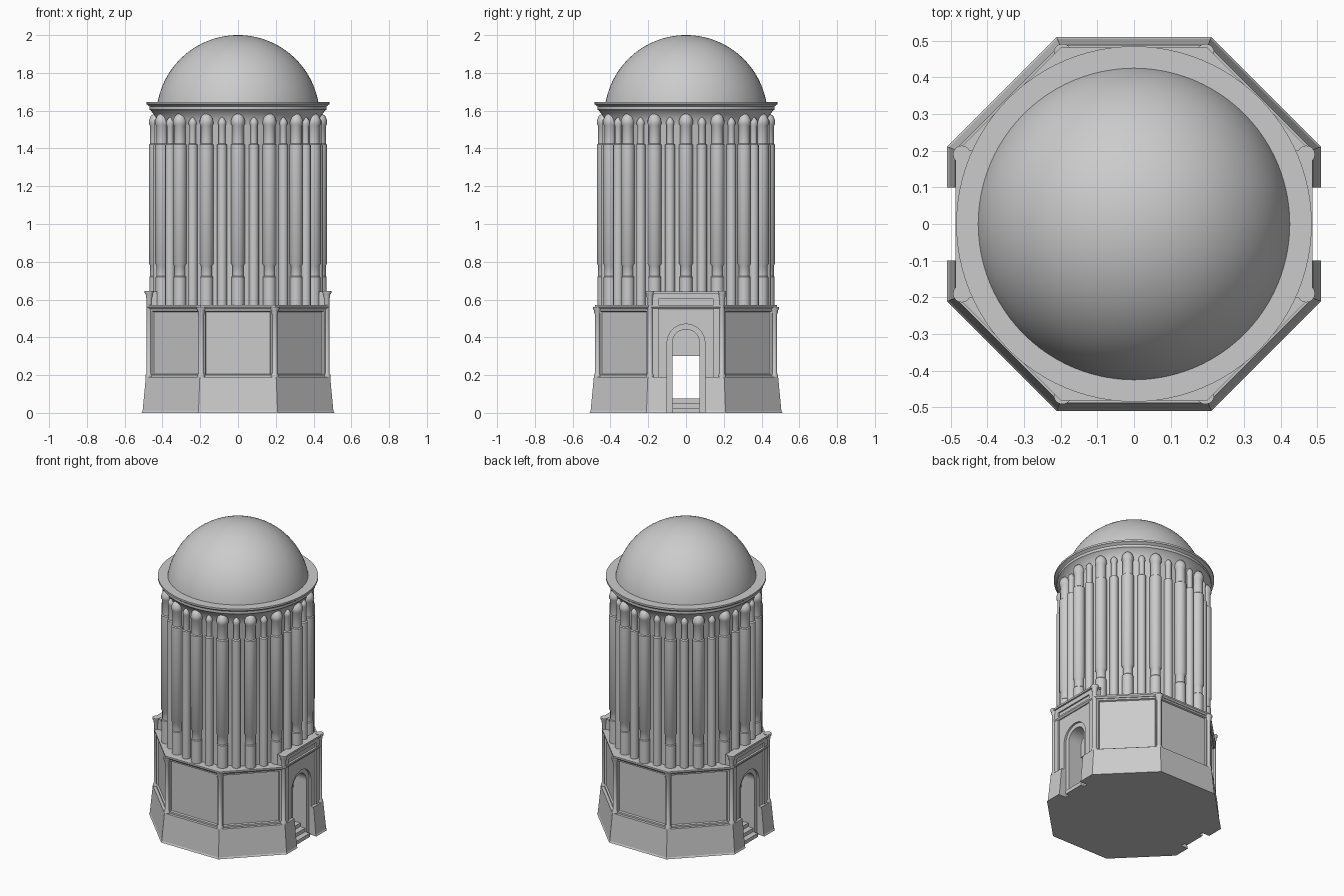
import bpy, bmesh, math
from mathutils import Matrix, Vector

if "Cube" in bpy.data.objects:
    bpy.data.objects.remove(bpy.data.objects["Cube"])

stone = bpy.data.materials.new("grey_stone")
stone.use_nodes = True
stone.diffuse_color = (0.6, 0.6, 0.6, 1)
stone.node_tree.nodes["Principled BSDF"].inputs["Base Color"].default_value = (0.6, 0.6, 0.6, 1)


def finish(name, bm, smooth=False):
    bmesh.ops.recalc_face_normals(bm, faces=bm.faces)
    mesh = bpy.data.meshes.new(name)
    bm.to_mesh(mesh)
    bm.free()
    mesh.materials.append(stone)
    obj = bpy.data.objects.new(name, mesh)
    bpy.context.collection.objects.link(obj)
    if smooth:
        bpy.ops.object.select_all(action='DESELECT')
        obj.select_set(True)
        bpy.context.view_layer.objects.active = obj
        bpy.ops.object.shade_smooth_by_angle(angle=math.radians(35))
    return obj


def add_lathe(bm, profile, sides, centre=(0, 0), turn=0.0):
    """Closed solid of revolution from (radius, z) points, bottom to top."""
    rings = []
    for r, z in profile:
        if r < 1e-5:
            rings.append([bm.verts.new((*centre, z))])
            continue
        angles = [turn + math.tau * i / sides for i in range(sides)]
        rings.append([bm.verts.new((centre[0] + r * math.cos(a), centre[1] + r * math.sin(a), z))
                      for a in angles])
    for low, high in zip(rings, rings[1:]):
        for i in range(sides):
            j = (i + 1) % sides
            quad = [low[i], low[j], high[j], high[i]] if len(high) > 1 else [low[i], low[j], high[0]]
            bm.faces.new(quad)
    for ring in (rings[0], rings[-1]):
        if len(ring) > 2:
            bm.faces.new(ring)


def add_box(bm, x, y, z):
    size = (x[1] - x[0], y[1] - y[0], z[1] - z[0])
    mid = Vector(((x[0] + x[1]) / 2, (y[0] + y[1]) / 2, (z[0] + z[1]) / 2))
    bmesh.ops.create_cube(bm, size=1, matrix=Matrix.Translation(mid) @ Matrix.Diagonal((*size, 1)))


def span(side, near, far):
    return sorted((side * near, side * far))


def octagon(name, profile):
    """Eight-sided solid given by (apothem, z) points."""
    bm = bmesh.new()
    k = 1 / math.cos(math.pi / 8)
    add_lathe(bm, [(a * k, z) for a, z in profile], 8, turn=math.pi / 8)
    return finish(name, bm)


def arch_cutter(side, near, half, spring, floor):
    """Round-headed prism running along x, used to cut a doorway."""
    bm = bmesh.new()
    outline = [(half, floor)]
    outline += [(half * math.cos(math.pi * i / 24), spring + half * math.sin(math.pi * i / 24))
                for i in range(25)]
    outline.append((-half, floor))
    face = bm.faces.new([bm.verts.new((side * near, y, z)) for y, z in outline])
    out = bmesh.ops.extrude_face_region(bm, geom=[face])
    bmesh.ops.translate(bm, vec=(side * (0.6 - near), 0, 0),
                        verts=[v for v in out["geom"] if isinstance(v, bmesh.types.BMVert)])
    return finish("doorway_cutter", bm)


def box_cutter(x, y, z):
    bm = bmesh.new()
    add_box(bm, x, y, z)
    return finish("box_cutter", bm)


# Battered base and panelled octagonal body
base = octagon("base", [(0.51, 0), (0.505, 0.01), (0.488, 0.19)])
body = octagon("octagon_body", [(0.47, 0.18), (0.47, 0.56)])
bm = bmesh.new()
bm.from_mesh(body.data)
panels = [f for f in bm.faces if abs(f.normal.z) < 0.1 and abs(f.normal.x) < 0.9]
bmesh.ops.inset_individual(bm, faces=panels, thickness=0.03)
bmesh.ops.inset_individual(bm, faces=panels, thickness=0.006, depth=-0.01)
bm.to_mesh(body.data)
bm.free()
octagon("body_cornice", [(0.474, 0.55), (0.482, 0.56), (0.482, 0.57)])

# Portal blocks with a shallow framed field
portals = []
for side, label in ((1, "left"), (-1, "right")):
    bm = bmesh.new()
    add_box(bm, span(side, 0.43, 0.477), (-0.195, 0.195), (0.18, 0.632))
    portals.append(finish(label + "_portal", bm))
    bm = bmesh.new()
    add_box(bm, span(side, 0.43, 0.487), (-0.2, 0.2), (0.63, 0.642))
    finish(label + "_portal_cornice", bm)

# Cut the passage and both arched doorways
cutters = [box_cutter((-0.7, 0.7), (-0.072, 0.072), (0.075, 0.3))]
for side in (1, -1):
    cutters.append(arch_cutter(side, 0.455, 0.1, 0.37, -0.05))
    cutters.append(arch_cutter(side, 0.36, 0.072, 0.37, -0.05))
fields = [box_cutter(span(side, 0.468, 0.6), (-0.145, 0.145), (0.19, 0.602)) for side in (1, -1)]
for target in [base, body] + portals:
    for cutter in cutters + (fields if target is not base else []):
        mod = target.modifiers.new("cut", 'BOOLEAN')
        mod.operation = 'DIFFERENCE'
        mod.solver = 'EXACT'
        mod.object = cutter
        bpy.context.view_layer.objects.active = target
        bpy.ops.object.modifier_apply(modifier=mod.name)
for cutter in cutters + fields:
    bpy.data.objects.remove(cutter)

# Entrance steps
for side, label in ((1, "left"), (-1, "right")):
    bm = bmesh.new()
    for i in range(3):
        add_box(bm, span(side, 0.35, 0.48 - 0.035 * i), (-0.072, 0.072), (0, 0.025 * (i + 1)))
    finish(label + "_entrance_steps", bm)


# Slim columns on the octagon corners, taller beside the portals
def slim_column(top):
    return [(0.02, 0.185), (0.02, 0.2), (0.014, 0.21), (0.014, top - 0.04), (0.018, top - 0.03),
            (0.018, top - 0.02), (0.024, top - 0.01), (0.024, top)]


bm = bmesh.new()
for sx in (1, -1):
    for sy in (1, -1):
        add_lathe(bm, slim_column(0.645), 16, (sx * 0.47, sy * 0.19))
        add_lathe(bm, slim_column(0.56), 16, (sx * 0.195, sy * 0.468))
finish("corner_columns", bm, True)

# Drum with flared cornice
bm = bmesh.new()
add_lathe(bm, [(0.422, 0.56), (0.422, 1.52), (0.435, 1.565), (0.46, 1.6), (0.468, 1.605), (0.468, 1.622),
               (0.478, 1.63), (0.485, 1.634), (0.485, 1.646)], 96)
finish("drum", bm, True)

# Rings of alternating wide and narrow engaged columns
wide = [(0.034, 0.565), (0.034, 0.72), (0.03, 0.725), (0.03, 0.78), (0.037, 0.79), (0.037, 1.42),
        (0.031, 1.425), (0.031, 1.52), (0.037, 1.53), (0.036, 1.55), (0.028, 1.57), (0.015, 1.582), (0, 1.586)]
narrow = [(0.026, 0.565), (0.026, 1.42), (0.018, 1.425), (0.018, 1.52), (0.022, 1.53), (0.02, 1.545),
          (0.01, 1.56), (0, 1.568)]
for name, profile, radius, offset in (("wide_columns", wide, 0.435, 0), ("narrow_columns", narrow, 0.432, 0.5)):
    bm = bmesh.new()
    for i in range(16):
        a = math.tau * (i + offset) / 16
        add_lathe(bm, profile, 20, (radius * math.cos(a), radius * math.sin(a)), a)
    finish(name, bm, True)

# Dome: a spherical cap
ball, centre_z = 0.4326, 1.5674
start = math.asin((1.64 - centre_z) / ball)
steps = 24
arc = [start + (math.pi / 2 - start) * i / steps for i in range(steps + 1)]
bm = bmesh.new()
add_lathe(bm, [(ball * math.cos(t), centre_z + ball * math.sin(t)) for t in arc], 96)
finish("dome", bm, True)
